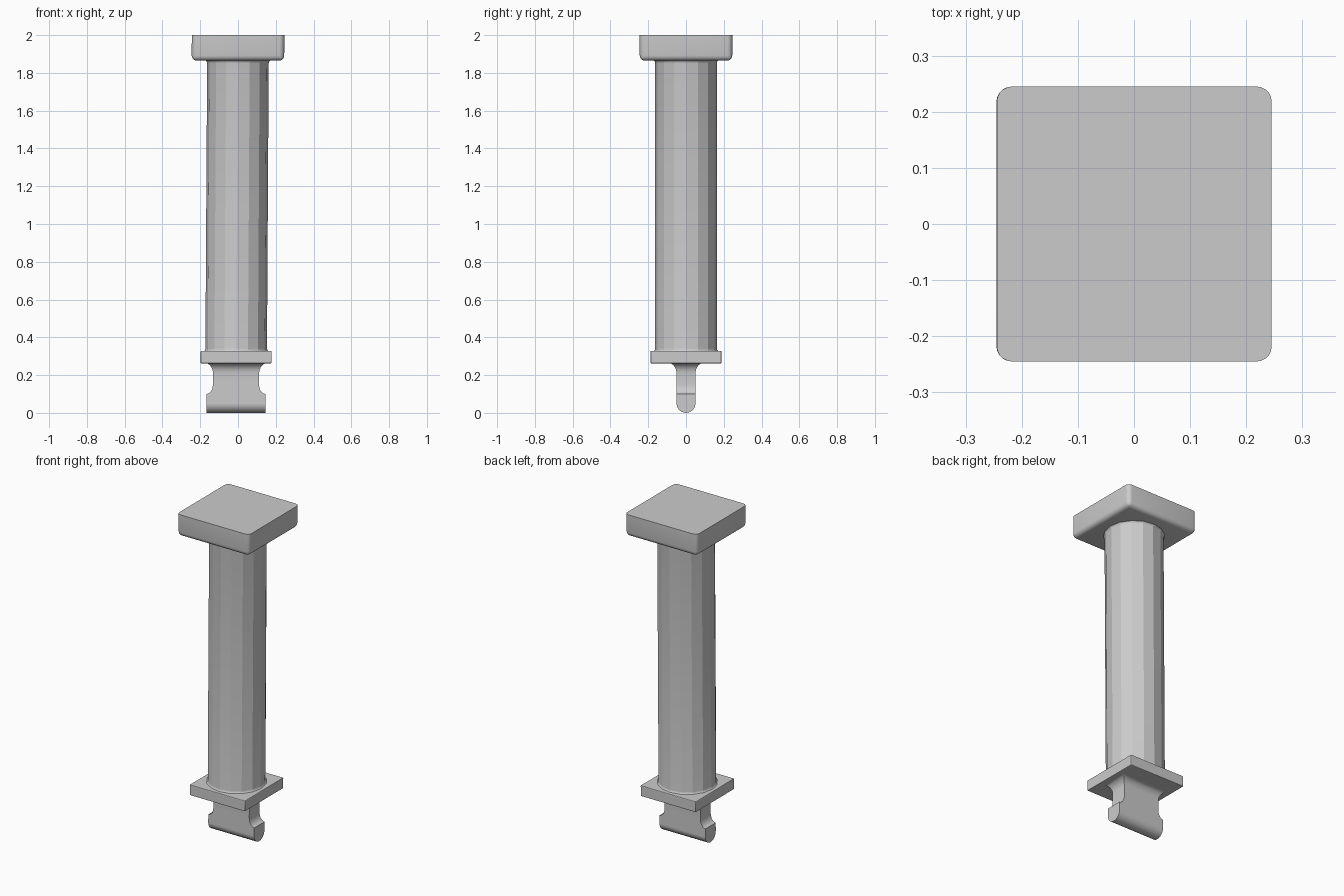
import bpy, bmesh, math

cube = bpy.data.objects.get("Cube")
if cube:
    bpy.data.objects.remove(cube, do_unlink=True)

grey = bpy.data.materials.new("plain grey")
grey.use_nodes = True
COLOUR = (0.6, 0.6, 0.6, 1)
grey.diffuse_color = COLOUR
grey.node_tree.nodes["Principled BSDF"].inputs["Base Color"].default_value = COLOUR


def finish(name, bm, angle=20):
    # the whole pin leans very slightly towards its right at the foot
    for v in bm.verts:
        v.co.x -= 0.006 * (1.93 - v.co.z)
    bmesh.ops.recalc_face_normals(bm, faces=bm.faces)
    mesh = bpy.data.meshes.new(name)
    bm.to_mesh(mesh)
    bm.free()
    mesh.materials.append(grey)
    obj = bpy.data.objects.new(name, mesh)
    bpy.context.collection.objects.link(obj)
    bpy.ops.object.select_all(action="DESELECT")
    obj.select_set(True)
    bpy.context.view_layer.objects.active = obj
    bpy.ops.object.shade_smooth_by_angle(angle=math.radians(angle))


def loft(rings):
    """Skin a stack of equal-length closed rings and cap both ends."""
    bm = bmesh.new()
    loops = [[bm.verts.new(p) for p in ring] for ring in rings]
    n = len(loops[0])
    for a, b in zip(loops, loops[1:]):
        for i in range(n):
            j = (i + 1) % n
            bm.faces.new((a[i], a[j], b[j], b[i]))
    bm.faces.new(loops[0])
    bm.faces.new(loops[-1])
    return bm


def box(half, bottom, top):
    ring = [(-half, -half), (half, -half), (half, half), (-half, half)]
    return loft([[(x, y, z) for x, y in ring] for z in (bottom, top)])


def fillet(steps=5):
    """Unit quarter curve: flare falls from 1 to 0 as the height rises 0 to 1."""
    angles = [math.pi / 2 * i / steps for i in range(steps + 1)]
    return [(1 - math.sin(a), 1 - math.cos(a)) for a in angles]


# Square head, rounded on its corners and lower rim
bm = box(0.245, 1.865, 2.0)
edges = [e for e in bm.edges if min(v.co.z for v in e.verts) < 1.9]
bmesh.ops.bevel(bm, geom=edges, offset=0.027, segments=5, profile=0.5, affect="EDGES")
finish("head", bm)

# Sixteen-sided shaft with a small flare at each end
R, F = 0.163, 0.02
profile = [(R + F * f, 0.322 + F * h) for f, h in fillet()]
profile += [(R + F * f, 1.87 - F * h) for f, h in reversed(fillet())]
angles = [math.tau * i / 16 for i in range(16)]
finish("shaft", loft([[(r * math.cos(a), r * math.sin(a), z) for a in angles]
                      for r, z in profile]))

# Square collar plate
bm = box(0.188, 0.262, 0.328)
bmesh.ops.bevel(bm, geom=bm.edges[:], offset=0.005, segments=2, profile=0.5, affect="EDGES")
finish("collar", bm)

# Web: flares into the collar above and widens to the bar below
sections = [(0.156, 0.05, 0.05), (0.156, 0.05, 0.1)]
sections += [(0.122 + 0.034 * f, 0.05, 0.1 + 0.05 * h) for f, h in fillet()]
sections += [(0.122 + 0.045 * f, 0.05 + 0.045 * f, 0.265 - 0.055 * h)
             for f, h in reversed(fillet())]
bm = loft([[(-x, -y, z), (x, -y, z), (x, y, z), (-x, y, z)] for x, y, z in sections])
bmesh.ops.remove_doubles(bm, verts=bm.verts, dist=0.0001)
finish("web", bm, 30)

# Round cross bar at the foot
angles = [math.tau * i / 24 for i in range(24)]
finish("cross_bar", loft([[(x, 0.05 * math.cos(a), 0.05 + 0.05 * math.sin(a)) for a in angles]
                          for x in (-0.156, 0.156)]), 30)
